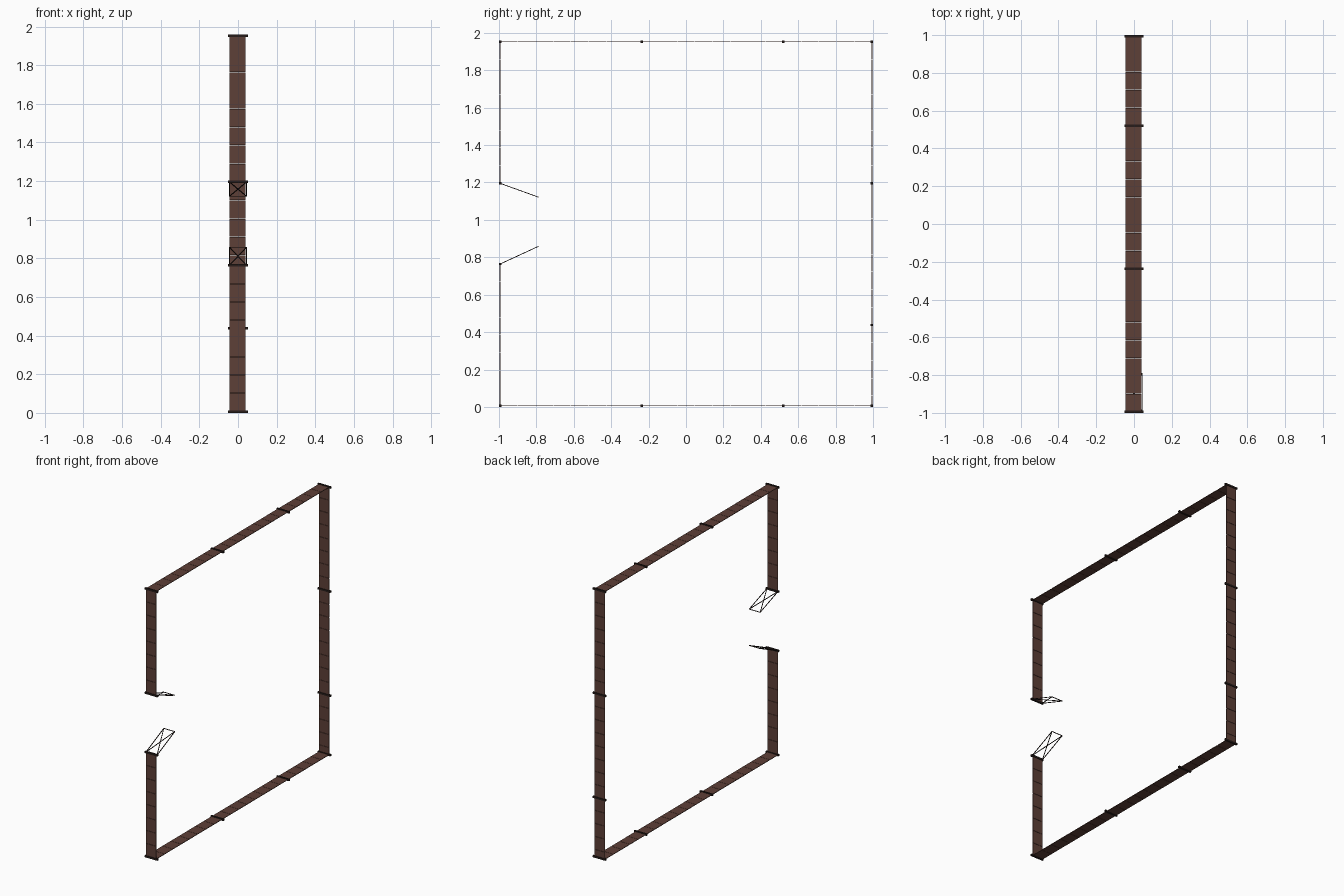
import bpy
from mathutils import Vector, Matrix

if "Cube" in bpy.data.objects:
    bpy.data.objects.remove(bpy.data.objects["Cube"])

R, S = 0.994, 0.0065          # loop half-width, half rod size
ZB, ZT = 0.0065, 1.953        # bottom and top of the loop
STEP = 0.7575                 # rod spacing
PITCH = STEP / 8              # slat spacing


def mat(name, col):
    m = bpy.data.materials.new(name)
    m.diffuse_color = (*col, 1)
    m.use_nodes = True
    m.node_tree.nodes["Principled BSDF"].inputs["Base Color"].default_value = m.diffuse_color
    return m


wood = mat("brown_wood", (0.11, 0.05, 0.038))
dark = mat("dark_rod", (0.02, 0.012, 0.01))


def box_between(name, a, b, width, thick, material):
    """Box from a to b; width runs as close to x as possible."""
    a, b = Vector(a), Vector(b)
    d = (b - a).normalized()
    ref = Vector((1, 0, 0)) if abs(d.x) < 0.95 else Vector((0, 1, 0))
    n = d.cross(ref).normalized()
    w = n.cross(d)
    bpy.ops.mesh.primitive_cube_add(size=1)
    o = bpy.context.object
    o.name = name
    rot = Matrix((w, d, n)).transposed().to_4x4()
    scale = Matrix.Diagonal((width, (b - a).length, thick, 1))
    o.data.transform(Matrix.Translation((a + b) / 2) @ rot @ scale)
    o.data.materials.append(material)
    return o


def rod(y, z):
    box_between("cross_rod", (-0.051, y, z), (0.051, y, z), 2 * S, 2 * S, dark)


def slat_run(name, start, end):
    """Row of thin slats from start to end in the y-z plane."""
    a, b = Vector((-0.003, *start)), Vector((-0.003, *end))
    length, d = (b - a).length, (b - a).normalized()
    t = 0
    while t < length - 0.005:
        e = min(t + PITCH, length)
        box_between(name, a + d * (t + 0.001), a + d * (e - 0.001), 0.083, 0.004, wood)
        t = e


# Slatted sides of the loop, open in the middle of the front
slat_run("top_slat", (-R, ZT), (R, ZT))
slat_run("bottom_slat", (-R, ZB), (R, ZB))
slat_run("back_slat", (R, ZT), (R, ZB))
slat_run("front_lower_slat", (-R, ZB), (-R, ZB + STEP))
slat_run("front_upper_slat", (-R, ZT), (-R, ZT - STEP))

# Cross rods at corners and joints
for z in (ZB, ZT):
    for y in (-R, -R + STEP, -R + 2 * STEP, R):
        rod(y, z)
for y, z in ((R, ZT - STEP), (R, ZT - 2 * STEP), (-R, ZB + STEP), (-R, ZT - STEP)):
    rod(y, z)


# Cross-braced wire flaps at the broken ends
def flap(name, z0, z1):
    x, y0, y1 = 0.044, -R, -0.79
    p = [(-x, y0, z0), (x, y0, z0), (x, y1, z1), (-x, y1, z1)]
    for i, j in ((0, 1), (1, 2), (2, 3), (3, 0), (0, 2), (1, 3)):
        box_between(name, p[i], p[j], 0.004, 0.004, dark)


flap("upper_wire_flap", ZT - STEP, 1.122)
flap("lower_wire_flap", ZB + STEP, 0.858)
